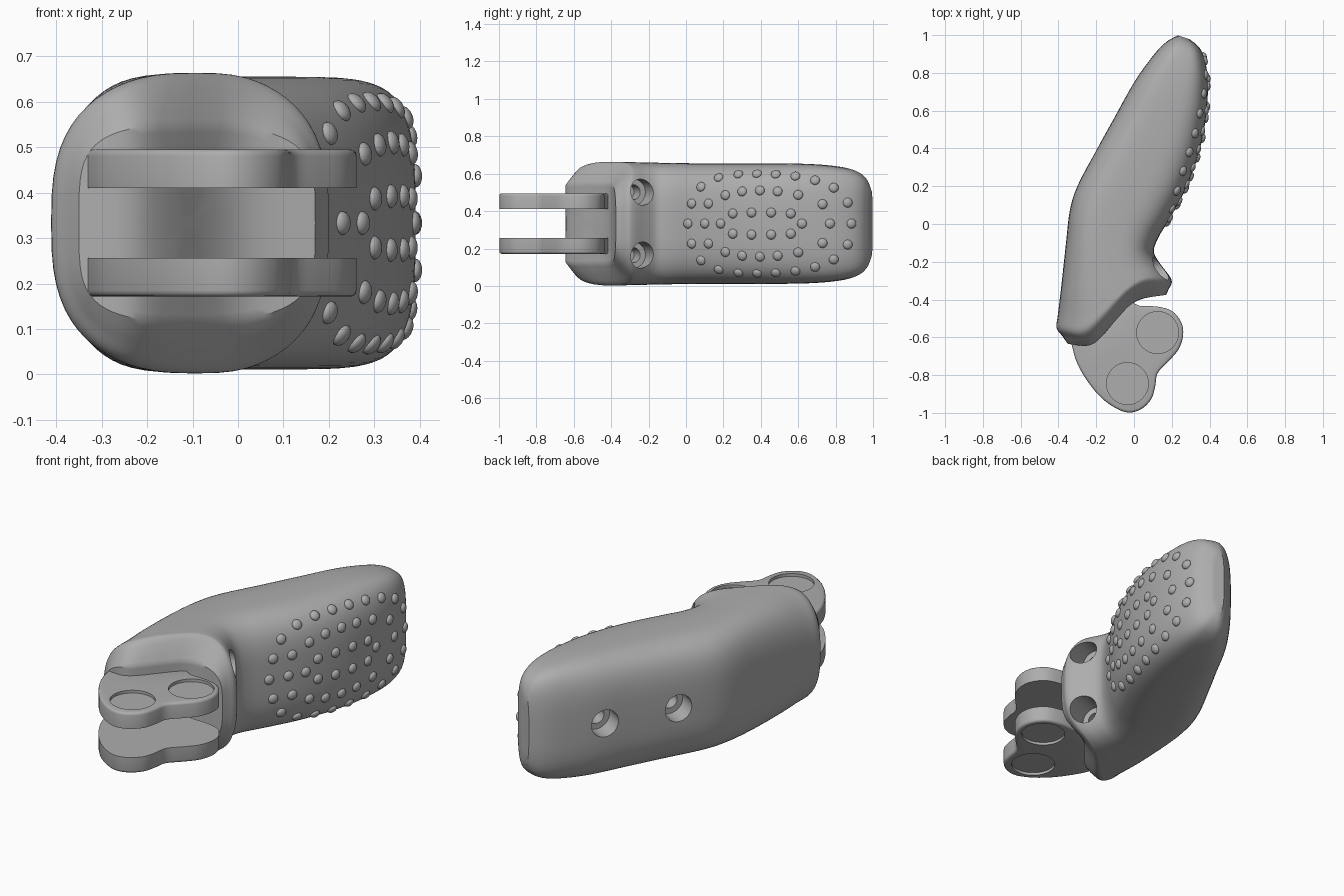
import bpy, bmesh, math
from mathutils import Vector
from mathutils.bvhtree import BVHTree

cube = bpy.data.objects.get("Cube")
if cube:
    bpy.data.objects.remove(cube)

MID = 0.333
grey = bpy.data.materials.new("plain_grey")
grey.use_nodes = True
grey.diffuse_color = (0.42, 0.42, 0.42, 1)
grey.node_tree.nodes["Principled BSDF"].inputs["Base Color"].default_value = (0.42, 0.42, 0.42, 1)


def make_object(name, bm):
    bmesh.ops.recalc_face_normals(bm, faces=bm.faces)
    mesh = bpy.data.meshes.new(name)
    bm.to_mesh(mesh)
    bm.free()
    mesh.materials.append(grey)
    obj = bpy.data.objects.new(name, mesh)
    bpy.context.collection.objects.link(obj)
    return obj


def activate(obj):
    bpy.ops.object.select_all(action='DESELECT')
    obj.select_set(True)
    bpy.context.view_layer.objects.active = obj


def smooth(obj, angle):
    activate(obj)
    bpy.ops.object.shade_smooth_by_angle(angle=math.radians(angle))


def spline(keys, u):
    """Catmull-Rom through equally spaced keys, u in 0..1."""
    n = len(keys) - 1
    i = min(int(u * n), n - 1)
    f = u * n - i
    b, c = keys[i], keys[i + 1]
    a = keys[i - 1] if i > 0 else b * 2 - c
    d = keys[i + 2] if i + 2 <= n else c * 2 - b
    return (b * 2 + (c - a) * f + (a * 2 - b * 5 + c * 4 - d) * f * f
            + (b * 3 - a - c * 3 + d) * f ** 3) * 0.5


def cut(obj, start, direction, radius, depth):
    """Remove a round hole going from start along direction."""
    d = Vector(direction).normalized()
    bm = bmesh.new()
    bmesh.ops.create_cone(bm, cap_ends=True, segments=32, radius1=radius, radius2=radius, depth=depth)
    bm.transform(d.to_track_quat('Z', 'Y').to_matrix().to_4x4())
    bmesh.ops.translate(bm, verts=bm.verts, vec=Vector(start) + d * depth / 2)
    cutter = make_object("cutter", bm)
    activate(obj)
    mod = obj.modifiers.new("hole", 'BOOLEAN')
    mod.operation, mod.solver, mod.object = 'DIFFERENCE', 'EXACT', cutter
    bpy.ops.object.modifier_apply(modifier=mod.name)
    bpy.data.objects.remove(cutter)


# Body: cross-sections lofted from the mounting face to the tip of the grip
RIM = [Vector(p) for p in ((-.41, -.55), (-.27, -.565), (-.15, -.475), (-.04, -.36), (.07, -.30), (.20, -.31))]
FACE = [Vector(p) for p in ((-.35, -.635), (-.235, -.642), (-.15, -.575), (-.06, -.465), (.03, -.40), (.17, -.375))]


def section(left, right, height, power, bend=0.0):
    """Key vector: six points across, then half height and roundness."""
    flat = []
    for i in range(6):
        t = i / 5
        p = Vector(left).lerp(Vector(right), t) + bend * (RIM[i] - RIM[0].lerp(RIM[5], t))
        flat += [p.x, p.y]
    return Vector(flat + [height, power])


def curved(points, height, power):
    return Vector([c for p in points for c in p] + [height, power])


keys = [
    curved(FACE, .215, 4),
    curved([f.lerp(r, .55) + (f - r) * .08 for f, r in zip(FACE, RIM)], .275, 3.2),
    curved(RIM, .325, 2.8),
    section((-.403, -.48), (.188, -.275), .33, 2.8, .8),
    section((-.385, -.33), (.135, -.205), .328, 3, .3),
    section((-.36, -.1), (.105, -.145), .325, 3.2),
    section((-.34, .07), (.13, -.07), .323, 3.3),
    section((-.30, .2), (.19, .03), .322, 3.4),
    section((-.2, .39), (.28, .2), .322, 3.4),
    section((-.1, .57), (.35, .4), .322, 3.4),
    section((0, .75), (.385, .6), .318, 3.4),
    section((.1, .89), (.39, .76), .302, 3.4),
    section((.16, .955), (.375, .87), .275, 3.3),
    section((.205, .985), (.345, .935), .235, 3.2),
    section((.235, .998), (.295, .978), .18, 3),
]


def add_ring(bm, key, scale=1.0, count=64):
    pts = [Vector((key[2 * i], key[2 * i + 1])) for i in range(6)]
    ring = []
    for k in range(count):
        a = 2 * math.pi * k / count
        c, s = math.cos(a), math.sin(a)
        e = 2 / key[13]
        cx = math.copysign(abs(c) ** e, c) * scale
        cz = math.copysign(abs(s) ** e, s) * scale
        p = spline(pts, 0.5 + cx / 2)
        ring.append(bm.verts.new((p.x, p.y, MID + key[12] * cz)))
    return ring


bm = bmesh.new()
rings = [add_ring(bm, keys[0], s) for s in (.08, .25, .42, .58, .72, .84, .93)]
steps = 4 * (len(keys) - 1)
rings += [add_ring(bm, spline(keys, i / steps)) for i in range(steps + 1)]
rings += [add_ring(bm, keys[-1], s) for s in (.7, .3)]
for r0, r1 in zip(rings, rings[1:]):
    for k in range(len(r0)):
        j = (k + 1) % len(r0)
        bm.faces.new((r0[k], r0[j], r1[j], r1[k]))
bm.faces.new(rings[0])
bm.faces.new(rings[-1])
bmesh.ops.recalc_face_normals(bm, faces=bm.faces)
surface = BVHTree.FromBMesh(bm)
body = make_object("grip_body", bm)

# Counterbored screw holes at the neck and on the back of the grip
for z in (MID - .168, MID + .168):
    cut(body, (.33, -.16, z), (-.93, -.37, 0), .07, .33)
    cut(body, (.33, -.16, z), (-.93, -.37, 0), .04, .42)
for x, y in ((-.02, .715), (-.21, .365)):
    inward = Vector((.87, -.49, 0))
    start = Vector((x, y, MID)) - inward * .1
    cut(body, start, inward, .072, .2)
    cut(body, start, inward, .042, .3)
smooth(body, 35)

# Raised grip dots in three nested loops, mirrored about mid height
upper = [(.03, .44), (.08, .53), (.175, .58), (.28, .597), (.38, .6), (.48, .597), (.585, .587),
         (.69, .565), (.79, .525), (.865, .445),
         (.12, .44), (.21, .485), (.30, .505), (.395, .51), (.49, .505), (.60, .487), (.73, .437),
         (.25, .387), (.35, .392), (.455, .392), (.56, .387)]
dots = upper + [(y, 2 * MID - z) for y, z in upper]
dots += [(y, MID) for y in (.01, .10, .185, .62, .77, .885)]
bm = bmesh.new()
for y, z in dots:
    hit, normal, _, _ = surface.ray_cast(Vector((2, y, z)), Vector((-1, 0, 0)))
    if hit is None:
        continue
    made = bmesh.ops.create_uvsphere(bm, u_segments=16, v_segments=10, radius=.026)["verts"]
    bmesh.ops.scale(bm, verts=made, vec=(1, 1, .6))
    turn = normal.to_track_quat('Z', 'Y').to_matrix()
    bmesh.ops.rotate(bm, verts=made, cent=(0, 0, 0), matrix=turn)
    bmesh.ops.translate(bm, verts=made, vec=hit)
smooth(make_object("grip_dots", bm), 60)

# Two-lobed mounting plates, each with an eased outer edge and two shallow round recesses
outline = [Vector(p) for p in (
    (-.335, -.62), (-.30, -.74), (-.23, -.855), (-.15, -.94), (-.05, -.995), (.03, -.985), (.09, -.93),
    (.112, -.86), (.125, -.79), (.18, -.73), (.235, -.665), (.26, -.59), (.25, -.52), (.20, -.46),
    (.12, -.437), (.03, -.433), (-.04, -.41), (-.15, -.48), (-.27, -.56), (-.335, -.62))]


def make_plate(name, inner, outer):
    side = math.copysign(1, outer - inner)
    bm = bmesh.new()
    face = bm.faces.new([bm.verts.new((*spline(outline, i / 76), inner)) for i in range(76)])
    top = bmesh.ops.extrude_face_region(bm, geom=[face])["geom"]
    bmesh.ops.translate(bm, verts=[v for v in top if isinstance(v, bmesh.types.BMVert)],
                        vec=(0, 0, outer - inner))
    bmesh.ops.recalc_face_normals(bm, faces=bm.faces)
    rim = [e for e in bm.edges if all(abs(v.co.z - outer) < 1e-4 for v in e.verts)]
    bmesh.ops.bevel(bm, geom=rim, offset=.014, segments=3, profile=.5, affect='EDGES')
    plate = make_object(name, bm)
    for x, y in ((.125, -.575), (-.035, -.845)):
        cut(plate, (x, y, outer + side * .05), (0, 0, -side), .111, .065)
    smooth(plate, 35)


make_plate("upper_mount_plate", .41, .495)
make_plate("lower_mount_plate", .256, .171)
